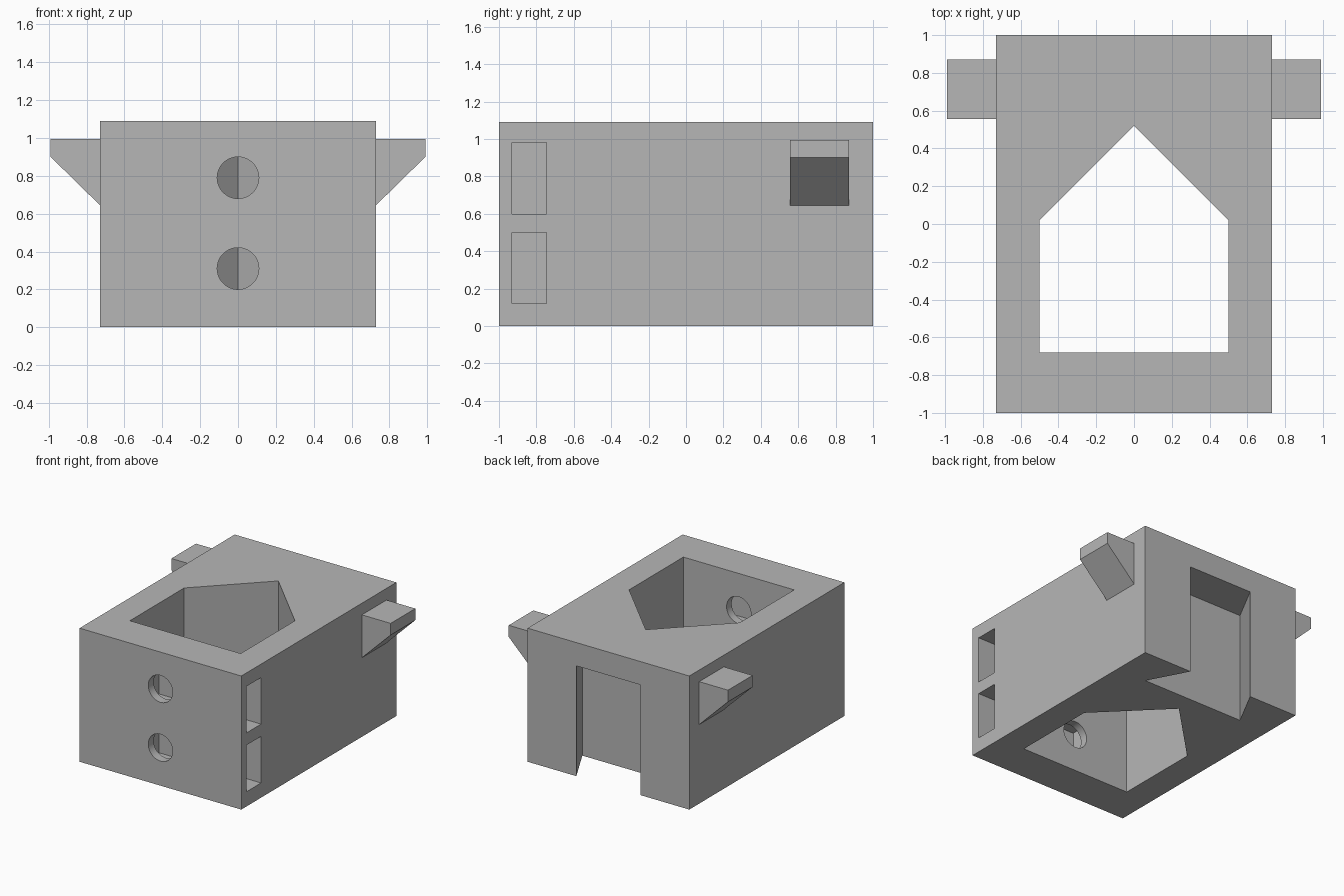
import bpy, math
from mathutils import Vector

cube = bpy.data.objects.get("Cube")
if cube:
    bpy.data.objects.remove(cube, do_unlink=True)

grey = bpy.data.materials.new("plain grey")
grey.use_nodes = True
grey.diffuse_color = (0.47, 0.47, 0.47, 1)
grey.node_tree.nodes["Principled BSDF"].inputs["Base Color"].default_value = grey.diffuse_color


def prism(name, outline, axis, start, end):
    """Extrude a closed 2D outline along 'y' or 'z' from start to end."""
    def place(p, t):
        return (p[0], t, p[1]) if axis == "y" else (p[0], p[1], t)
    n = len(outline)
    verts = [place(p, t) for t in (start, end) for p in outline]
    faces = [tuple(range(n)), tuple(range(2 * n - 1, n - 1, -1))]
    faces += [(i, i + n, (i + 1) % n + n, (i + 1) % n) for i in range(n)]
    mesh = bpy.data.meshes.new(name)
    mesh.from_pydata(verts, [], faces)
    # Keep the shell facing outwards whichever way the outline runs
    area = sum(outline[i][0] * outline[(i + 1) % n][1] - outline[(i + 1) % n][0] * outline[i][1]
               for i in range(n))
    if (area > 0) == (axis == "z"):
        mesh.flip_normals()
    mesh.materials.append(grey)
    obj = bpy.data.objects.new(name, mesh)
    bpy.context.collection.objects.link(obj)
    return obj


def rect(x0, x1, v0, v1):
    return [(x0, v0), (x1, v0), (x1, v1), (x0, v1)]


def cut(target, cutter):
    cutter.hide_render = True
    mod = target.modifiers.new("cut", "BOOLEAN")
    mod.operation, mod.solver, mod.object = "DIFFERENCE", "EXACT", cutter
    bpy.context.view_layer.objects.active = target
    bpy.ops.object.modifier_apply(modifier=mod.name)
    bpy.data.objects.remove(cutter, do_unlink=True)


# Main block
block = prism("block", rect(-0.73, 0.73, -1, 1), "z", 0, 1.09)

# Five-sided opening right through the block
opening = [(-0.5, -0.68), (0.5, -0.68), (0.5, 0.02), (0, 0.52), (-0.5, 0.02)]
cut(block, prism("opening_cutter", opening, "z", -0.2, 1.3))

# Dovetail socket in the back, open at the bottom
slope = 0.17 / 0.32
flare = 0.29 - 0.1 * slope
dovetail = [(-0.46, 0.68), (0.46, 0.68), (flare, 1.1), (-flare, 1.1)]
cut(block, prism("dovetail_cutter", dovetail, "z", -0.2, 0.9))

# Bolt holes in the front wall, each crossed by a nut slot from the left side
for z in (0.31, 0.79):
    circle = [(0.11 * math.cos(a), z + 0.11 * math.sin(a))
              for a in (2 * math.pi * i / 48 for i in range(48))]
    cut(block, prism("bolt_cutter", circle, "y", -1.2, -0.5))
    cut(block, prism("slot_cutter", rect(-0.19, 0.9, z - 0.19, z + 0.19), "y", -0.93, -0.745))

# Side lugs with sloped undersides
for side, name in ((1, "left_lug"), (-1, "right_lug")):
    profile = [(0.73, 0.645), (0.99, 0.9), (0.99, 0.995), (0.73, 0.995)]
    prism(name, [(side * x, z) for x, z in profile], "y", 0.555, 0.872)

# Round hole walls are smooth, everything else stays crisp
bpy.ops.object.select_all(action="DESELECT")
block.select_set(True)
bpy.context.view_layer.objects.active = block
bpy.ops.object.shade_smooth_by_angle(angle=math.radians(30))
